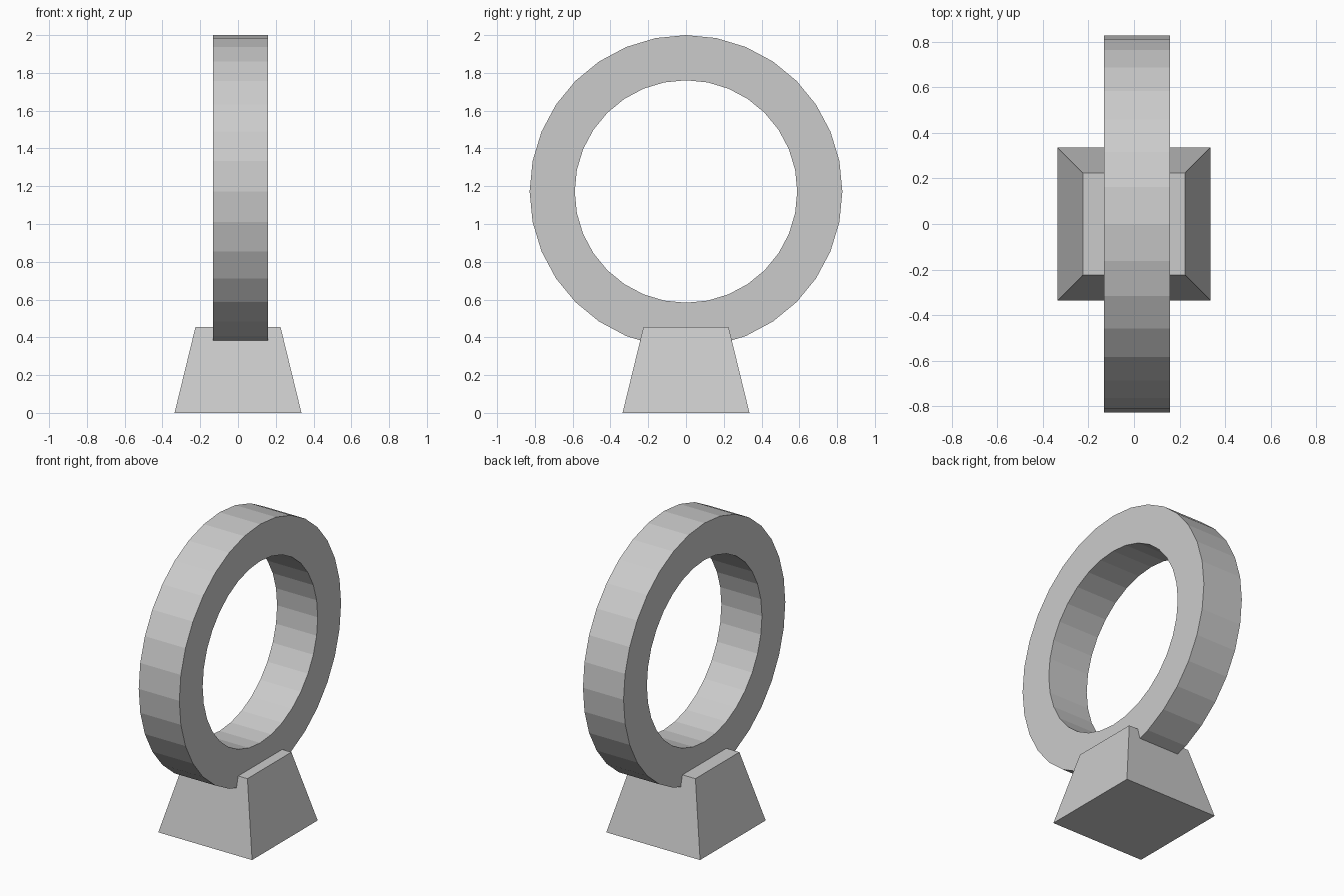
import bpy, bmesh, math
from mathutils import Matrix, Vector

if "Cube" in bpy.data.objects:
    bpy.data.objects.remove(bpy.data.objects["Cube"])


def finish(bm, name):
    bmesh.ops.recalc_face_normals(bm, faces=bm.faces)
    mesh = bpy.data.meshes.new(name)
    bm.to_mesh(mesh)
    bm.free()
    obj = bpy.data.objects.new(name, mesh)
    bpy.context.collection.objects.link(obj)
    return obj


# Tapered square pedestal
H = 0.455
bm = bmesh.new()
bmesh.ops.create_cone(
    bm, cap_ends=True, segments=4,
    radius1=0.336 * math.sqrt(2), radius2=0.225 * math.sqrt(2), depth=H,
    matrix=Matrix.Translation((0, 0, H / 2)) @ Matrix.Rotation(math.radians(45), 4, 'Z'))
finish(bm, "pedestal")

# Upright 32-sided ring: rectangular section spun about the x axis
CENTRE_Z, R_IN, R_OUT = 1.172, 0.589, 0.828
X0, X1 = -0.132, 0.159
bm = bmesh.new()
section = [bm.verts.new((x, 0, CENTRE_Z + r))
           for x, r in ((X0, R_IN), (X1, R_IN), (X1, R_OUT), (X0, R_OUT))]
edges = [bm.edges.new((section[i], section[(i + 1) % 4])) for i in range(4)]
bmesh.ops.spin(bm, geom=section + edges, cent=Vector((0, 0, CENTRE_Z)), axis=(1, 0, 0),
               angle=math.tau, steps=32, use_merge=True)
bmesh.ops.remove_doubles(bm, verts=bm.verts, dist=1e-4)
finish(bm, "ring")
